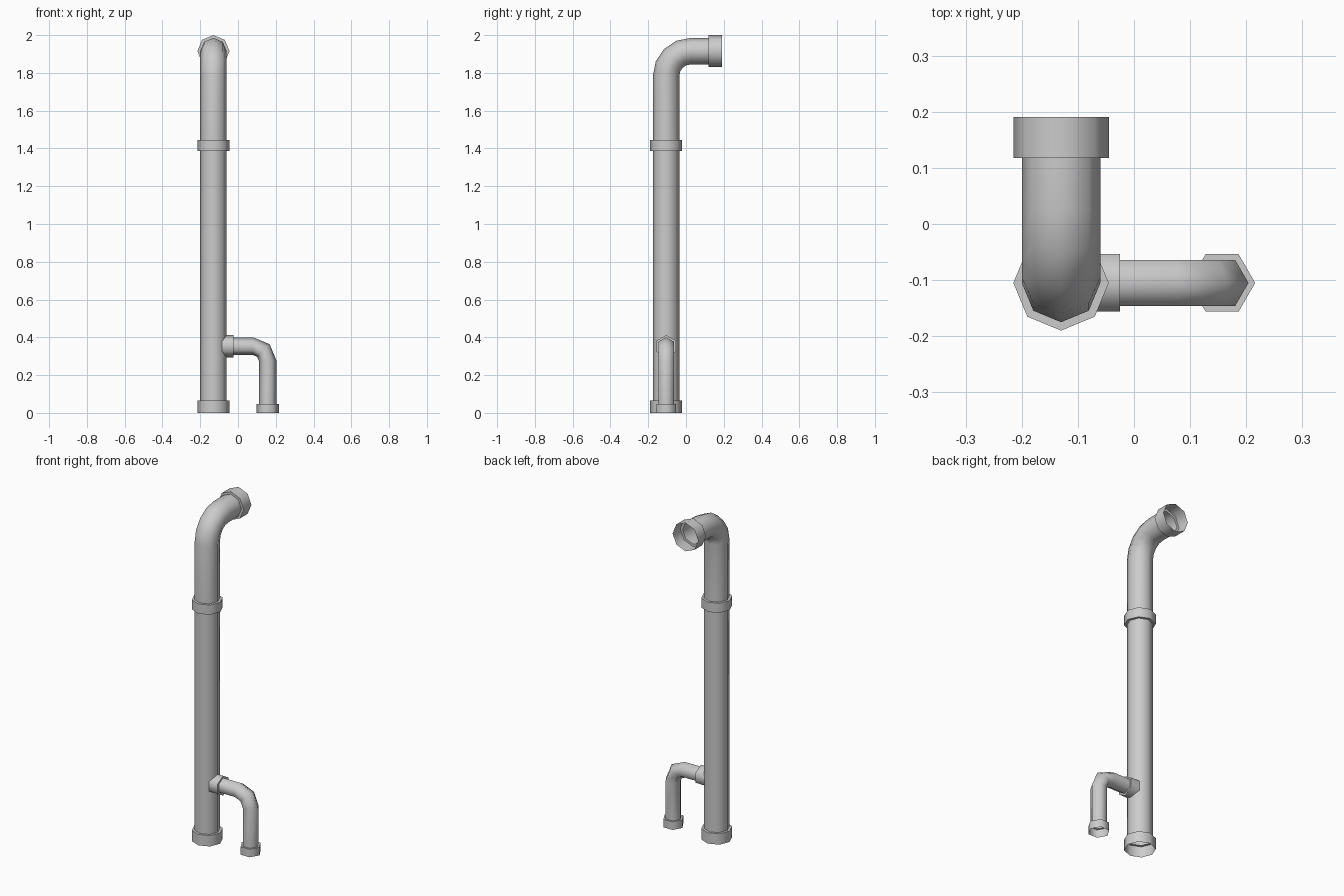
import bpy, bmesh
from math import sin, cos, pi, radians
from mathutils import Vector

cube = bpy.data.objects.get("Cube")
if cube:
    bpy.data.objects.remove(cube, do_unlink=True)

grey = bpy.data.materials.new("pipe_grey")
grey.use_nodes = True
colour = (0.6, 0.6, 0.6, 1)
grey.diffuse_color = colour
bsdf = grey.node_tree.nodes["Principled BSDF"]
bsdf.inputs["Base Color"].default_value = colour
bsdf.inputs["Roughness"].default_value = 0.7

X, Y, Z = Vector((1, 0, 0)), Vector((0, 1, 0)), Vector((0, 0, 1))


def sweep(name, sides, side_axis, stations):
    """Open tube through (centre, direction, radius) stations in one plane."""
    bm = bmesh.new()
    rings = []
    for centre, direction, radius in stations:
        up = direction.cross(side_axis)
        angles = [pi / 2 + 2 * pi * k / sides for k in range(sides)]
        rings.append([bm.verts.new(centre + radius * (cos(a) * side_axis + sin(a) * up))
                      for a in angles])
    for low, high in zip(rings, rings[1:]):
        for k in range(sides):
            n = (k + 1) % sides
            bm.faces.new((low[k], low[n], high[n], high[k]))
    # Turn the walls outwards
    bm.normal_update()
    face = bm.faces[len(bm.faces) - 1] if bm.faces.ensure_lookup_table() else bm.faces[-1]
    if face.normal.dot(face.calc_center_median() - (stations[-1][0] + stations[-2][0]) / 2) < 0:
        bmesh.ops.reverse_faces(bm, faces=bm.faces[:])
    mesh = bpy.data.meshes.new(name)
    bm.to_mesh(mesh)
    bm.free()
    mesh.materials.append(grey)
    obj = bpy.data.objects.new(name, mesh)
    bpy.context.collection.objects.link(obj)
    bpy.ops.object.select_all(action="DESELECT")
    obj.select_set(True)
    bpy.context.view_layer.objects.active = obj
    bpy.ops.object.shade_smooth_by_angle(angle=radians(65))
    return obj


def bend(centre, start, finish, bend_radius, radius, steps):
    """Quarter-turn stations from direction start to direction finish."""
    turns = [pi / 2 * i / steps for i in range(steps + 1)]
    return [(centre + bend_radius * (sin(t) * start - cos(t) * finish),
             cos(t) * start + sin(t) * finish, radius) for t in turns]


def collar(name, sides, side_axis, base, direction, length, inner, outer, both=False):
    """Stepped sleeve: a shoulder ring, then a wall, open or shouldered at the end."""
    end = base + direction * length
    stations = [(base, direction, inner), (base, direction, outer), (end, direction, outer)]
    if both:
        stations.append((end, direction, inner))
    else:
        stations.reverse()
        stations = [(c, -d, r) for c, d, r in stations][::-1]
    return sweep(name, sides, side_axis, stations)


# Main downpipe with its top elbow
R, CR = 0.07, 0.085
foot = Vector((-0.13, -0.105, 0))
elbow = bend(Vector((-0.13, 0.025, 1.785)), Z, Y, 0.13, R, 4)
sweep("lower_pipe", 8, X, [(foot + Z * 0.065, Z, R), (foot + Z * 1.415, Z, R)])
sweep("upper_elbow_pipe", 8, X,
      [(foot + Z * 1.415, Z, R)] + elbow + [(Vector((-0.13, 0.118, 1.915)), Y, R)])
collar("foot_collar", 8, X, foot + Z * 0.065, -Z, 0.065, R, CR)
collar("joint_collar", 8, X, foot + Z * 1.387, Z, 0.058, R, CR, both=True)
collar("outlet_collar", 8, X, Vector((-0.13, 0.118, 1.915)), Y, 0.073, R, CR)

# Side branch turning down to the ground
r, cr = 0.047, 0.059
tee = Vector((-0.1, -0.105, 0.353))
branch_bend = bend(Vector((0.08, -0.105, 0.276)), X, -Z, 0.077, r, 2)
branch_foot = Vector((0.157, -0.105, 0.048))
sweep("branch_pipe", 6, Y, [(tee, X, r)] + branch_bend + [(branch_foot, -Z, r)])
collar("branch_collar", 6, Y, tee, X, 0.075, r, cr, both=True)
collar("branch_foot_collar", 6, Y, branch_foot, -Z, 0.048, r, cr)
